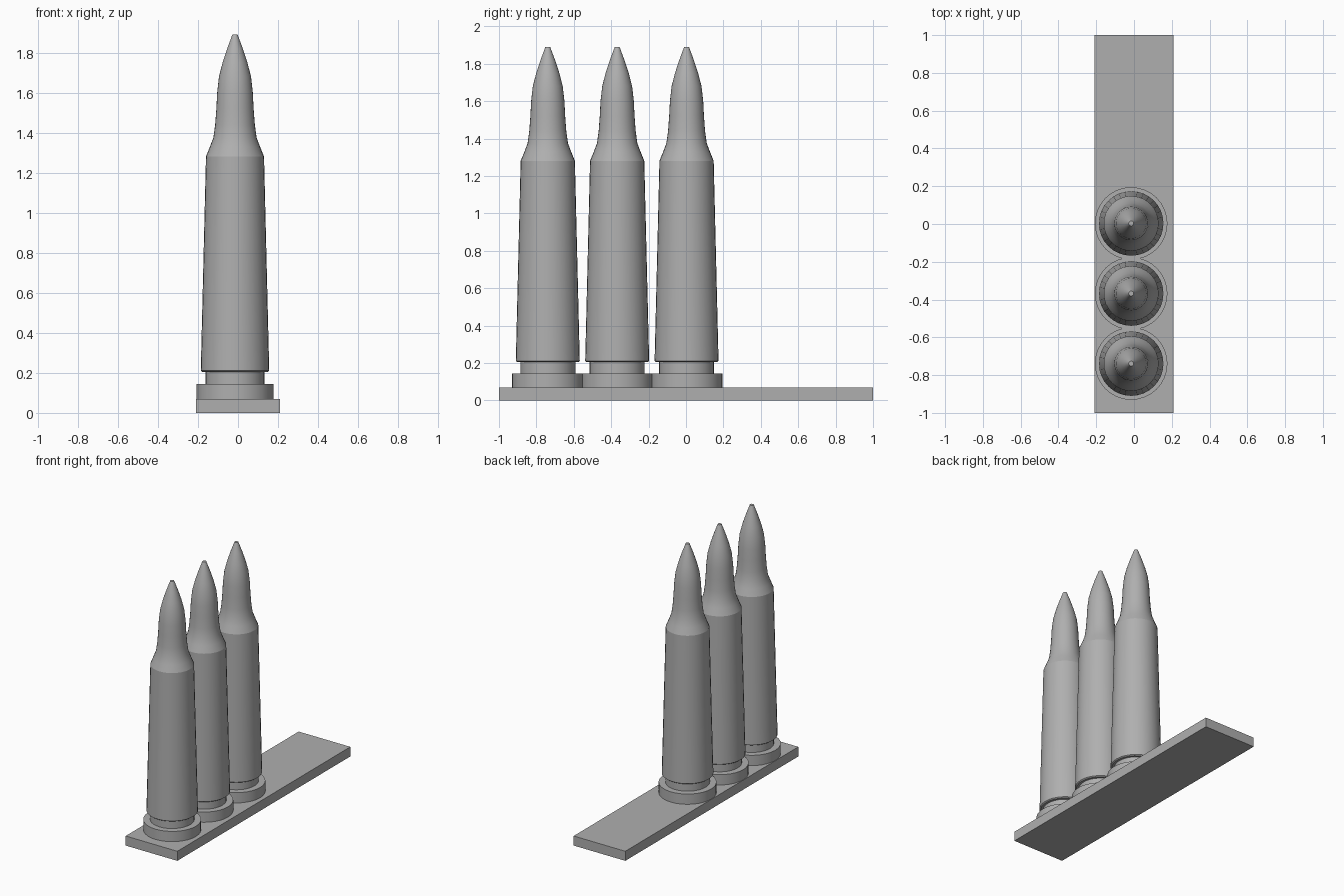
import bpy
import math

if "Cube" in bpy.data.objects:
    bpy.data.objects.remove(bpy.data.objects["Cube"])

SIDES = 32

# Radius / height profiles, bottom to top
RIM = [(0.192, 0.068), (0.192, 0.145)]
GROOVE = [(0.147, 0.14), (0.147, 0.212)]
BODY = [(0.163, 0.205), (0.171, 0.211), (0.145, 1.281)]
BULLET = [(0.145, 1.281), (0.125, 1.33), (0.108, 1.375), (0.099, 1.44),
          (0.093, 1.52), (0.089, 1.60), (0.080, 1.68), (0.062, 1.75),
          (0.039, 1.82), (0.013, 1.89)]

# Mid grey shared by all parts
grey = bpy.data.materials.new("mid_grey")
grey.diffuse_color = (0.43, 0.43, 0.43, 1)
grey.use_nodes = True
grey.node_tree.nodes["Principled BSDF"].inputs["Base Color"].default_value = grey.diffuse_color


def lathe(name, profile, x, y):
    """Turn a profile around a vertical axis and close both ends."""
    verts, faces = [], []
    for r, z in profile:
        for i in range(SIDES):
            a = 2 * math.pi * i / SIDES
            verts.append((r * math.cos(a), r * math.sin(a), z))
    for k in range(len(profile) - 1):
        for i in range(SIDES):
            j = (i + 1) % SIDES
            a, b = k * SIDES, (k + 1) * SIDES
            faces.append((a + i, a + j, b + j, b + i))
    faces.append(tuple(reversed(range(SIDES))))
    top = (len(profile) - 1) * SIDES
    faces.append(tuple(range(top, top + SIDES)))
    mesh = bpy.data.meshes.new(name)
    mesh.from_pydata(verts, [], faces)
    mesh.materials.append(grey)
    obj = bpy.data.objects.new(name, mesh)
    bpy.context.collection.objects.link(obj)
    obj.location = (x, y, 0)
    bpy.ops.object.select_all(action='DESELECT')
    obj.select_set(True)
    bpy.context.view_layer.objects.active = obj
    # Keeps the shoulder edge crisp, the rest smooth
    bpy.ops.object.shade_smooth_by_angle(angle=math.radians(18))
    return obj


# Flat base strip
bpy.ops.mesh.primitive_cube_add(size=1, location=(0, 0, 0.035))
base = bpy.context.object
base.name = "base_strip"
base.scale = (0.418, 2.0, 0.07)
bpy.ops.object.transform_apply(location=False, rotation=False, scale=True)
base.data.materials.append(grey)

# Three upright cartridges: rim, groove and case with pointed tip
for n in range(3):
    x, y = -0.015, 0.003 - 0.371 * n
    lathe(f"rim_{n + 1}", RIM, x, y)
    lathe(f"groove_{n + 1}", GROOVE, x, y)
    lathe(f"case_and_tip_{n + 1}", BODY + BULLET[1:], x, y)
